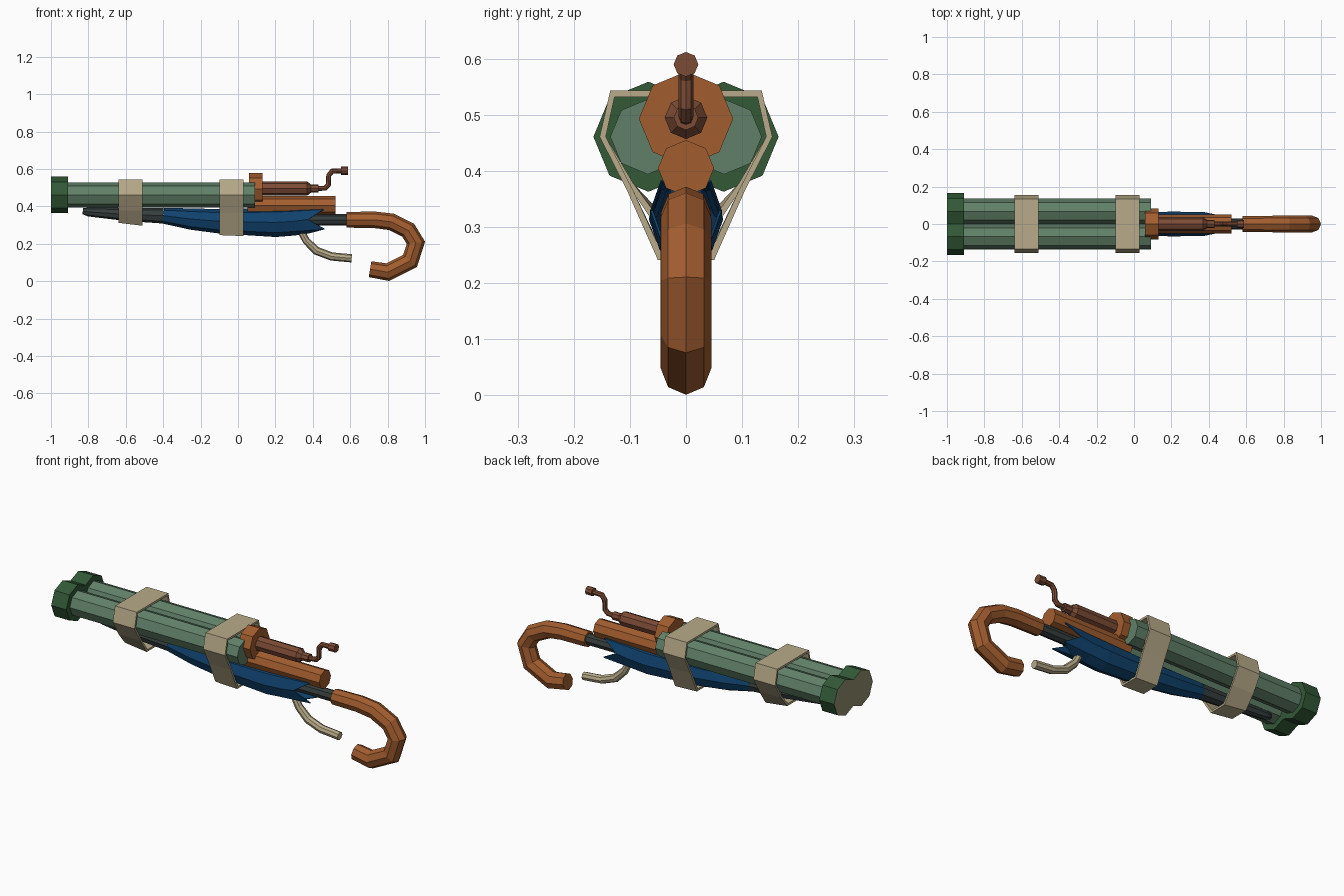
import bpy, bmesh, math
from mathutils import Vector

if "Cube" in bpy.data.objects:
    bpy.data.objects.remove(bpy.data.objects["Cube"])


def mat(name, r, g, b):
    m = bpy.data.materials.new(name)
    lin = [((c / 255 + 0.055) / 1.055) ** 2.4 for c in (r, g, b)]
    m.diffuse_color = (*lin, 1)
    m.use_nodes = True
    m.node_tree.nodes["Principled BSDF"].inputs["Base Color"].default_value = m.diffuse_color
    return m


TUBE = mat("sage_green", 97, 128, 104)
CAP = mat("dark_green", 50, 88, 54)
END = mat("olive", 148, 147, 112)
WOOD = mat("orange_brown", 162, 93, 47)
DARKWOOD = mat("dark_brown", 124, 75, 53)
BLUE = mat("navy_blue", 16, 66, 110)
METAL = mat("charcoal", 54, 62, 62)
TAN = mat("tan", 184, 171, 138)


def finish(name, bm, *mats):
    bmesh.ops.recalc_face_normals(bm, faces=bm.faces)
    me = bpy.data.meshes.new(name)
    bm.to_mesh(me)
    bm.free()
    ob = bpy.data.objects.new(name, me)
    for m in mats:
        me.materials.append(m)
    bpy.context.collection.objects.link(ob)
    return ob


def sweep(name, path, material, sides=8, y=0, wide=1, open_end=False, notch=0, end_mat=None):
    """Sweep a polygon along (x, z, radius) points lying in a plane of constant y."""
    bm = bmesh.new()
    pts = [Vector((p[0], 0, p[1])) for p in path]
    rings = []
    for i, p in enumerate(pts):
        a = (p - pts[i - 1]).normalized() if i else (pts[1] - p).normalized()
        b = (pts[i + 1] - p).normalized() if i < len(pts) - 1 else a
        t = (a + b).normalized()
        n = Vector((-t.z, 0, t.x))
        r = path[i][2]
        ring = []
        for k in range(sides):
            ang = 2 * math.pi * k / sides
            v = p + n * (r * math.cos(ang) / t.dot(a)) + Vector((0, y + wide * r * math.sin(ang), 0))
            if i == len(pts) - 1 and k % 2 == 0:
                v.x -= notch
            ring.append(bm.verts.new(v))
        rings.append(ring)
    for r0, r1 in zip(rings, rings[1:]):
        for k in range(sides):
            j = (k + 1) % sides
            bm.faces.new((r0[k], r0[j], r1[j], r1[k]))
    first = bm.faces.new(rings[0])
    if end_mat:
        first.material_index = 1
    if not open_end:
        bm.faces.new(rings[-1])
    return finish(name, bm, material, *([end_mat] if end_mat else []))


def rod(name, x0, x1, z, r, material, **kw):
    return sweep(name, [(x0, z, r), (x1, z, r)], material, **kw)


# Twin barrels with muzzle caps
for side, s in (("left", -1), ("right", 1)):
    rod("barrel_" + side, -0.95, 0.09, 0.461, 0.067, TUBE, y=s * 0.068)
    rod("muzzle_cap_" + side, -1.0, -0.91, 0.461, 0.098, CAP, y=s * 0.067, end_mat=END)

# Folded umbrella: nose, canopy with pointed hem, shaft
sweep("umbrella_nose", [(-0.83, 0.374, 0.016), (-0.8, 0.37, 0.024), (-0.6, 0.357, 0.035),
                        (-0.4, 0.35, 0.042)], METAL, wide=0.85)
canopy = sweep("umbrella_canopy", [(-0.4, 0.35, 0.042), (-0.25, 0.332, 0.057), (-0.1, 0.32, 0.065),
                                   (0.2, 0.314, 0.078), (0.3, 0.32, 0.076), (0.46, 0.33, 0.075)],
               BLUE, wide=0.85, open_end=True, notch=0.085)
canopy.modifiers.new("cloth", "SOLIDIFY").thickness = 0.005
rod("umbrella_shaft", 0.1, 0.6, 0.328, 0.03, METAL)

# Hooked handle
sweep("hook_handle", [(0.58, 0.328, 0.042), (0.73, 0.328, 0.044), (0.82, 0.317, 0.045),
                      (0.91, 0.272, 0.045), (0.951, 0.205, 0.045), (0.92, 0.108, 0.045),
                      (0.80, 0.048, 0.045), (0.706, 0.064, 0.043)], WOOD)

# Receiver: flange, lower cylinder, crank sleeve and crank
rod("flange", 0.06, 0.13, 0.493, 0.084, WOOD)
rod("lower_cylinder", 0.05, 0.52, 0.405, 0.05, WOOD)
sweep("crank_sleeve", [(0.12, 0.495, 0.038), (0.37, 0.495, 0.038), (0.39, 0.495, 0.022),
                       (0.43, 0.495, 0.022)], DARKWOOD)
sweep("crank_arm", [(0.42, 0.495, 0.013), (0.465, 0.497, 0.013), (0.483, 0.515, 0.013),
                    (0.485, 0.565, 0.013), (0.503, 0.588, 0.013), (0.56, 0.59, 0.013)], DARKWOOD)
rod("crank_knob", 0.55, 0.588, 0.59, 0.022, DARKWOOD)

# Curved trigger
sweep("trigger", [(0.33, 0.28, 0.018), (0.365, 0.215, 0.02), (0.42, 0.162, 0.022),
                  (0.5, 0.132, 0.022), (0.608, 0.122, 0.022)], TAN)


def strap(name, x0, x1, low0, low1, knee):
    """Band around barrels and umbrella; its underside may slope along x."""
    bm = bmesh.new()
    loops = []
    for x, low in ((x0, low0), (x1, low1)):
        for inset in (0, 0.011):
            half = [(0.135 - inset * 0.7, 0.543 - inset), (0.154 - inset, 0.461),
                    (knee[0] - inset, knee[1]), (0.05 - inset * 0.7, low + inset)]
            outline = half + [(-y, z) for y, z in reversed(half)]
            loops.append([bm.verts.new((x, y, z)) for y, z in outline])
    for a, b in ((0, 1), (1, 3), (3, 2), (2, 0)):
        for k in range(8):
            j = (k + 1) % 8
            bm.faces.new((loops[a][k], loops[a][j], loops[b][j], loops[b][k]))
    finish(name, bm, TAN)


# Binding straps
strap("front_strap", -0.64, -0.51, 0.312, 0.296, (0.105, 0.378))
strap("rear_strap", -0.1, 0.03, 0.246, 0.241, (0.105, 0.365))
